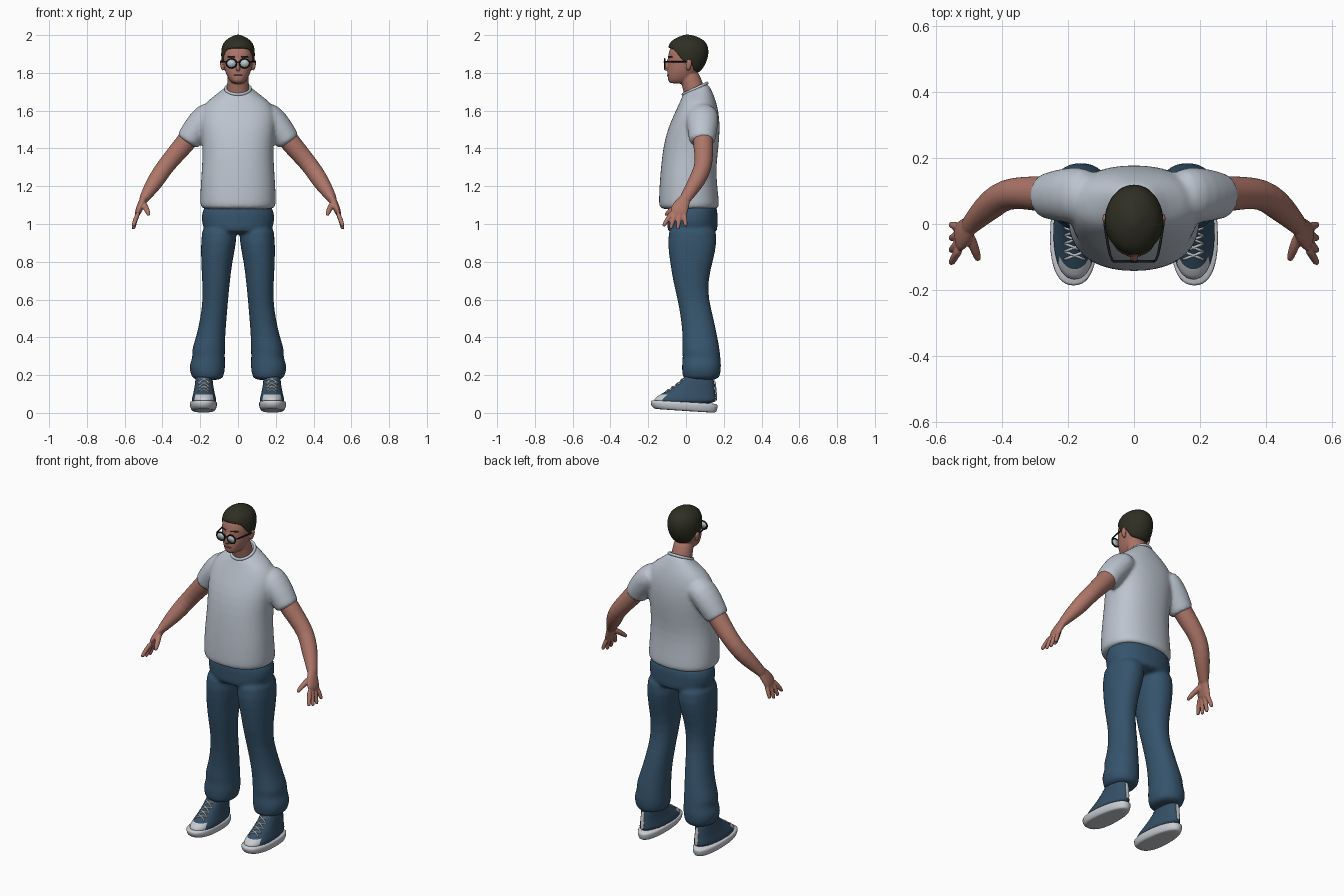
import bpy, bmesh, math
from mathutils import Vector
from mathutils.bvhtree import BVHTree

cube = bpy.data.objects.get("Cube")
if cube:
    bpy.data.objects.remove(cube)

SIDES = 24
ANGLES = [2 * math.pi * i / SIDES for i in range(SIDES)]


def colour(name, *rgb):
    m = bpy.data.materials.new(name)
    m.use_nodes = True
    m.diffuse_color = (*rgb, 1)
    m.node_tree.nodes["Principled BSDF"].inputs["Base Color"].default_value = (*rgb, 1)
    return m


skin = colour("skin", .42, .18, .14)
lip = colour("lip", .30, .11, .09)
cotton = colour("pale_cotton", .50, .55, .62)
denim = colour("blue_denim", .036, .088, .15)
canvas = colour("blue_canvas", .036, .08, .135)
rubber = colour("white_rubber", .58, .61, .65)
hair_dark = colour("dark_hair", .028, .028, .017)
black = colour("black_frame", .01, .01, .012)
glass = colour("lens_glass", .48, .57, .6)


def power(v, p):
    return math.copysign(abs(v) ** p, v)


def oval(z, w, front, back, tilt=0, x=0, p=1.0, taper=0):
    """Level ring with half width w between two y limits."""
    ring = []
    for a in ANGLES:
        c, s = power(math.cos(a), p), power(math.sin(a), p)
        ring.append(Vector((x + w * c * (1 - taper * s),
                            (front + back) / 2 + s * (back - front) / 2, z + tilt * s)))
    return ring


def tube(stations, ref=(0, 1, 0)):
    """Rings square to a path of (x, y, z, radius along ref, other radius)."""
    pts = [Vector(s[:3]) for s in stations]
    rings = []
    for i, s in enumerate(stations):
        t = (pts[min(i + 1, len(pts) - 1)] - pts[max(i - 1, 0)]).normalized()
        u = Vector(ref)
        u = (u - t * u.dot(t)).normalized()
        v = t.cross(u)
        rings.append([pts[i] + u * s[3] * math.cos(a) + v * s[-1] * math.sin(a) for a in ANGLES])
    return rings


def build(name, lofts, mat, mirror=False, voxel=0, subdiv=1, relax=5):
    """Skin each list of rings; optionally mirror and fuse them into one surface."""
    bm = bmesh.new()
    for rings in lofts:
        loops = [[bm.verts.new(p) for p in r] for r in rings]
        for lo, hi in zip(loops, loops[1:]):
            for i in range(SIDES):
                j = (i + 1) % SIDES
                bm.faces.new((lo[i], lo[j], hi[j], hi[i]))
        bm.faces.new(loops[0][::-1])
        bm.faces.new(loops[-1])
    bmesh.ops.recalc_face_normals(bm, faces=bm.faces)
    mesh = bpy.data.meshes.new(name)
    bm.to_mesh(mesh)
    bm.free()
    mesh.materials.append(mat)
    for f in mesh.polygons:
        f.use_smooth = True
    ob = bpy.data.objects.new(name, mesh)
    bpy.context.collection.objects.link(ob)
    if subdiv:
        ob.modifiers.new("round", 'SUBSURF').levels = subdiv
        ob.modifiers["round"].render_levels = subdiv
    if mirror:
        ob.modifiers.new("pair", 'MIRROR').use_mirror_merge = False
    if voxel:
        r = ob.modifiers.new("fuse", 'REMESH')
        r.mode, r.voxel_size, r.use_smooth_shade = 'VOXEL', voxel, True
        s = ob.modifiers.new("relax", 'SMOOTH')
        s.factor, s.iterations = .5, relax
    return ob


def drape(target, points, direction, radius):
    """Thin cord laid on a surface along a projection direction."""
    dg = bpy.context.evaluated_depsgraph_get()
    tree = BVHTree.FromObject(target, dg)
    d = Vector(direction)
    hits = [tree.ray_cast(Vector(p) - d, d)[0] for p in points]
    return tube([(*h, radius, radius) for h in hits if h], (.3, .2, .9))


# T-shirt: torso and sleeves fused
torso = [oval(*r, p=.88) for r in (
    (1.075, .195, -.138, .172), (1.09, .203, -.146, .18), (1.2, .2, -.142, .166),
    (1.3, .192, -.134, .16), (1.4, .188, -.123, .173), (1.5, .2, -.1, .181),
    (1.58, .205, -.064, .176), (1.64, .178, -.036, .163), (1.68, .125, -.022, .145, .01),
    (1.71, .078, -.018, .122, .025), (1.722, .066, -.012, .11, .03))]
sleeve = tube([(.12, .085, 1.60, .075, .06), (.17, .088, 1.57, .088, .075),
               (.225, .087, 1.5, .08, .072), (.262, .085, 1.445, .07, .066),
               (.272, .085, 1.43, .068, .064)])
build("t_shirt", [torso, sleeve], cotton, True, .01)
a_ring = oval(1.716, .066, -.016, .112, .03)
collar = tube([(*p, .008, .008) for p in a_ring + a_ring[:2]], (0, 0, 1))
build("shirt_collar", [collar], cotton)

# Trousers: pelvis and two legs fused
pelvis = [oval(z, w, -.1, .168, p=.9) for z, w in ((.945, .15), (.98, .192), (1.05, .196), (1.12, .18))]
leg = [oval(z, (o - i) / 2, f, b, x=(o + i) / 2, p=.92) for z, o, i, f, b in (
    (1.02, .19, .0, -.09, .16), (.9, .197, .008, -.1, .167), (.8, .196, .03, -.085, .142),
    (.7, .19, .042, -.07, .117), (.6, .186, .052, -.045, .12), (.5, .2, .06, -.027, .147),
    (.4, .222, .068, -.017, .167), (.33, .248, .068, -.022, .18), (.295, .238, .07, -.016, .182),
    (.25, .262, .066, -.024, .188), (.2, .25, .073, -.02, .182), (.17, .235, .085, -.012, .17))]
build("trousers", [pelvis, leg], denim, True, .009, relax=4)

# Arms with palms, fingers and thumbs
arm = tube([(.2, .09, 1.53, .055), (.27, .09, 1.44, .055), (.33, .095, 1.37, .05),
            (.39, .092, 1.3, .046), (.43, .062, 1.237, .046), (.465, .03, 1.185, .038),
            (.497, -.003, 1.135, .031, .026), (.505, -.012, 1.12, .03, .022)])
palm = tube([(.49, .005, 1.15, .026, .022), (.51, -.02, 1.11, .04, .02),
             (.525, -.036, 1.075, .048, .018), (.535, -.045, 1.045, .045, .014)])
digits = []
for base, tip, drop in ((-.075, -.118, .985), (-.054, -.08, .973), (-.032, -.043, .97), (-.01, -.002, .985)):
    digits.append(tube([(.525, base, 1.065, .013), (.543, (base + tip) / 2, 1.025, .0125),
                        (.553, tip, drop + .01, .011), (.555, tip, drop, .007)]))
thumb = tube([(.505, -.02, 1.115, .016), (.487, -.065, 1.085, .016),
              (.474, -.1, 1.055, .012), (.472, -.112, 1.045, .008)])
build("arms_and_hands", [arm, palm, thumb, *digits], skin, True, .005, relax=3)

# Head: skull, neck, nose and ears fused
skull = [oval(*r, p=.92) for r in (
    (1.742, .026, -.083, .0), (1.758, .044, -.097, .03), (1.785, .06, -.098, .05),
    (1.815, .071, -.099, .07), (1.85, .078, -.096, .098), (1.88, .082, -.098, .108),
    (1.92, .082, -.09, .108), (1.96, .068, -.07, .09), (1.98, .04, -.03, .06))]
neck = [oval(*r) for r in (
    (1.62, .06, .0, .12), (1.7, .06, -.012, .105), (1.76, .057, -.03, .084), (1.82, .055, -.04, .062))]
nose = tube([(0, -.09, 1.872, .008, .009), (0, -.104, 1.845, .011, .009),
             (0, -.11, 1.822, .012, .014), (0, -.104, 1.812, .008, .012)])
ear = tube([(.078, .012, 1.81, .008, .006), (.085, .012, 1.83, .014, .008),
            (.089, .016, 1.855, .019, .008), (.087, .018, 1.872, .012, .006)])
head = build("head", [skull, neck, nose, ear], skin, True, .005, relax=3)


def lookup(table, v):
    """Blend between the rows of a table keyed on the first column."""
    for lo, hi in zip(table, table[1:]):
        if v <= hi[0]:
            k = max(0, (v - lo[0]) / (hi[0] - lo[0]))
            return [a + (b - a) * k for a, b in zip(lo[1:], hi[1:])]
    return table[-1][1:]


# Hair: a cap whose lower edge follows a hairline
hairline = [(-1, 1.932), (-.7, 1.925), (-.4, 1.88), (-.15, 1.85), (.02, 1.85),
            (.2, 1.868), (.5, 1.815), (1, 1.8)]
crown = [(1.79, .066, -.08, .062), (1.84, .085, -.093, .104), (1.88, .09, -.099, .118),
         (1.92, .091, -.099, .124), (1.96, .08, -.088, .112), (1.985, .052, -.055, .08),
         (2.003, .01, -.005, .025)]
cap = []
for inset, t in ((.85, 0), (.99, 0), (1, .12), (1, .3), (1, .5), (1, .68), (1, .82), (1, .92), (1, 1)):
    ring = []
    for a in ANGLES:
        c, s = math.cos(a), math.sin(a)
        low = lookup(hairline, s)[0]
        z = low + (crown[-1][0] - low) * t
        w, f, b = lookup(crown, z)
        ring.append(Vector((w * c * inset, (f + b) / 2 + s * inset * (b - f) / 2, z)))
    cap.append(ring)
build("hair", [cap], hair_dark)

# Eyebrows and mouth
bpy.context.view_layer.update()
brow = drape(head, [(x, -.1, 1.888 - abs(x - .035) * .2) for x in (.015, .028, .042, .056)], (0, 1, 0), .004)
build("eyebrows", [brow], hair_dark, True)
mouth = drape(head, [(x, -.1, 1.787) for x in (-.024, -.012, 0, .012, .024)], (0, 1, 0), .004)
build("mouth", [mouth], lip)

# Glasses
rim = [(.035 + .027 * math.cos(a), -.113, 1.85 + .024 * math.sin(a), .004) for a in ANGLES]
temple = tube([(.06, -.112, 1.858, .004), (.072, -.108, 1.858, .004),
               (.086, -.02, 1.86, .004), (.091, .015, 1.858, .004)], (0, 0, 1))
bridge = tube([(-.01, -.114, 1.855, .003), (0, -.117, 1.858, .003), (.01, -.114, 1.855, .003)], (0, 0, 1))
build("glasses_frame", [tube(rim + rim[:2]), temple, bridge], black, True)
lens = tube([(.035, y, 1.85, .024, .027) for y in (-.115, -.111)], (0, 0, 1))
build("glasses_lenses", [lens], glass, True, subdiv=0)

# Shoes: sole, upper with toe cap, laces and heel strip
sole = [oval(z, w, f, b, -.01, .183, .85, .12) for z, w, f, b in (
    (.01, .056, -.155, .15), (.012, .062, -.17, .16), (.03, .071, -.188, .168),
    (.054, .072, -.189, .17), (.06, .067, -.183, .165))]
build("shoe_soles", [sole], rubber, True)
upper = [oval(z, w, f, b, 0, .18, .9, .1) for z, w, f, b in (
    (.045, .067, -.18, .162), (.075, .065, -.172, .16), (.095, .059, -.142, .157),
    (.125, .052, -.09, .153), (.165, .046, -.03, .15), (.22, .043, .01, .14))]
shoe = build("shoe_uppers", [upper], canvas, True)
shoe.data.materials.append(rubber)
for f in shoe.data.polygons:
    if f.center.y < -.118 and f.center.z < .12:
        f.material_index = 1
bpy.context.view_layer.update()
laces = []
for k in range(4):
    y = -.095 + k * .024
    for side in (-1, 1):
        row = [(.18 + side * s * .03, y + .012 * s, .1) for s in (-1, -.5, 0, .5, 1)]
        laces.append(drape(shoe, [(p[0], p[1], .3) for p in row], (0, 0, -1), .004))
build("shoe_laces", [l for l in laces if len(l) > 1], rubber, True, subdiv=0)
strip = tube([(.18, .163, .06, .004, .012), (.18, .158, .12, .004, .012), (.18, .152, .175, .004, .012)])
build("heel_strips", [strip], rubber, True)
